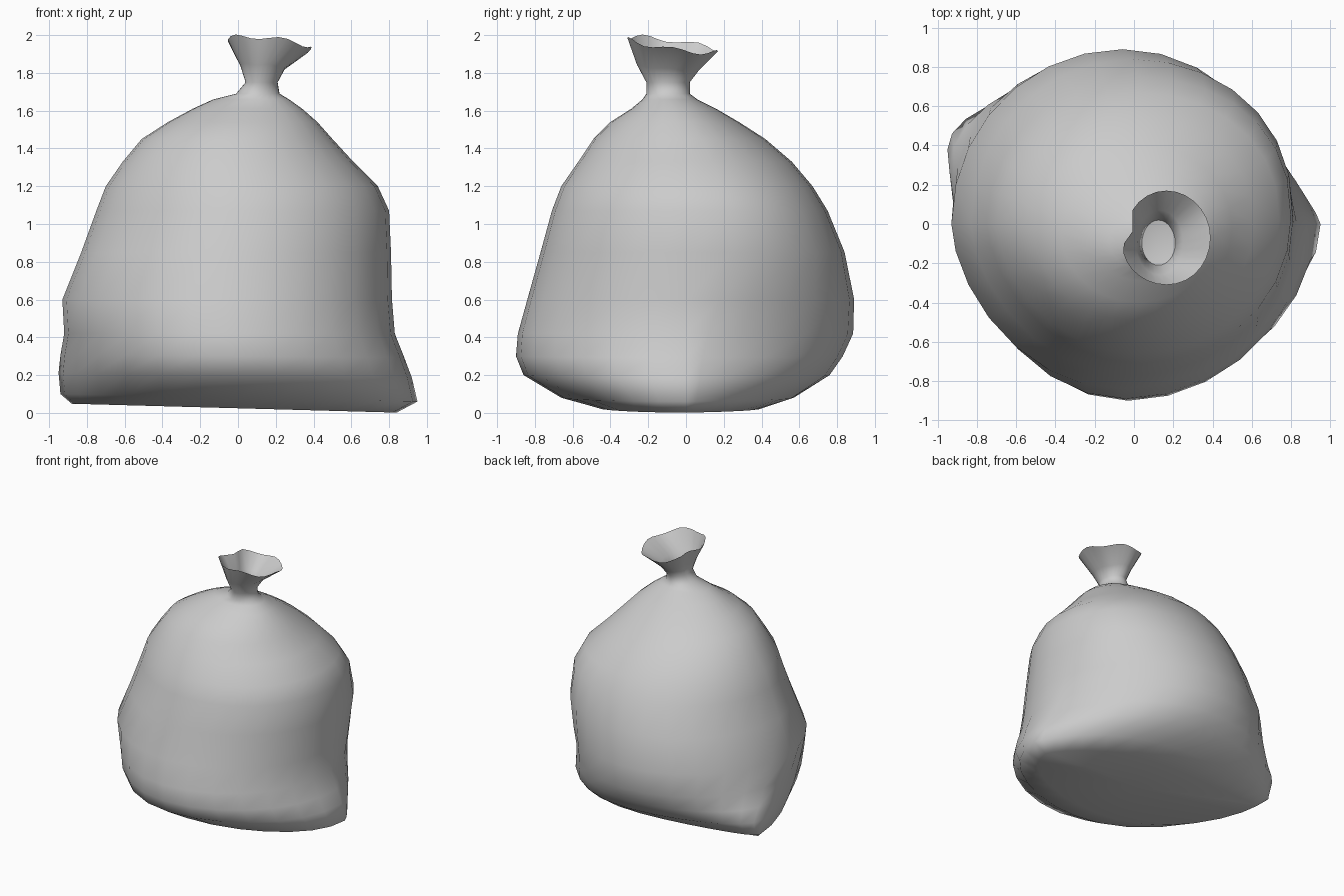
import bpy, bmesh, math

# Ring profile: z, left x, right x, front y, back y, y of left tip, y of right tip
RINGS = [
    (0.025, -0.88, 0.84, -0.46, 0.40, 0.34, 0.00),
    (0.08, -0.94, 0.95, -0.66, 0.57, 0.40, 0.00),
    (0.20, -0.95, 0.92, -0.86, 0.76, 0.38, 0.00),
    (0.30, -0.94, 0.88, -0.90, 0.83, 0.27, 0.00),
    (0.42, -0.92, 0.83, -0.89, 0.885, 0.12, 0.00),
    (0.60, -0.93, 0.815, -0.84, 0.89, 0.00, 0.00),
    (0.85, -0.83, 0.81, -0.77, 0.84, 0.00, 0.02),
    (1.07, -0.75, 0.80, -0.71, 0.75, 0.00, 0.03),
    (1.20, -0.70, 0.74, -0.66, 0.67, 0.00, 0.02),
    (1.33, -0.61, 0.61, -0.57, 0.56, 0.00, 0.00),
    (1.45, -0.51, 0.50, -0.49, 0.42, -0.03, -0.02),
    (1.54, -0.37, 0.42, -0.40, 0.28, -0.05, -0.05),
    (1.61, -0.24, 0.34, -0.29, 0.16, -0.07, -0.07),
    (1.66, -0.13, 0.27, -0.23, 0.06, -0.09, -0.09),
    (1.69, -0.01, 0.22, -0.21, 0.02, -0.10, -0.10),
    (1.75, 0.04, 0.21, -0.21, 0.02, -0.10, -0.10),
    (1.83, 0.01, 0.25, -0.26, 0.07, -0.10, -0.09),
    (1.95, -0.06, 0.39, -0.31, 0.17, -0.10, -0.07),
]
N = 28


def clamp(t):
    return max(0, min(1, t))


def ring_point(ring, i):
    z, xl, xr, yf, yb, tl, tr = ring
    a = 2 * math.pi * i / N
    c, s = math.cos(a), math.sin(a)
    low = clamp((0.75 - z) / 0.5)
    body = clamp((1.5 - z) / 0.4)
    # fullness of each quarter: above 1 is pinched, below 1 is bulged
    if s > 0:
        p = 1 + 0.6 * low - 0.15 * body * (1 - low) if c > 0 else 1.0
    else:
        p = 1 if c > 0 else 1 + 0.2 * body
    x = (xl + xr) / 2 + (xr - xl) / 2 * c
    tip = (tl + tr) / 2 + (tr - tl) / 2 * c
    y = tip + ((yb if s > 0 else yf) - tip) * abs(s) ** p
    # sloping base, tilted rim and a fold in the rim's left side
    base = clamp(1 - z / 0.4)
    rim = max(0, (z - 1.75) / 0.2)
    z += -0.025 * base * c + rim * (-0.025 * c - 0.035 * s)
    x += 0.05 * rim * math.exp(-((a - 2.85) / 0.22) ** 2)
    z += rim * 0.012 * math.cos(5 * a)
    return x, y, z


# Bag body with gathered neck and flared mouth
bm = bmesh.new()
loops = [[bm.verts.new(ring_point(r, i)) for i in range(N)] for r in RINGS]
for lo, hi in zip(loops, loops[1:]):
    for i in range(N):
        j = (i + 1) % N
        bm.faces.new((lo[i], lo[j], hi[j], hi[i]))

# Underside
base = bm.verts.new((0, 0, 0.035))
for i in range(N):
    bm.faces.new((loops[0][(i + 1) % N], loops[0][i], base))
for f in bm.faces:
    f.smooth = True

mesh = bpy.data.meshes.new("tied_sack")
bm.to_mesh(mesh)
bm.free()
sack = bpy.data.objects.new("tied_sack", mesh)
bpy.context.collection.objects.link(sack)

# Gathered film closing the throat of the neck
bm = bmesh.new()
rim = [bm.verts.new(ring_point(RINGS[-3], i)) for i in range(N)]
mid = bm.verts.new((0.125, -0.095, 1.73))
for i in range(N):
    bm.faces.new((rim[i], rim[(i + 1) % N], mid)).smooth = True
mesh = bpy.data.meshes.new("neck_gather")
bm.to_mesh(mesh)
bm.free()
bpy.context.collection.objects.link(bpy.data.objects.new("neck_gather", mesh))
